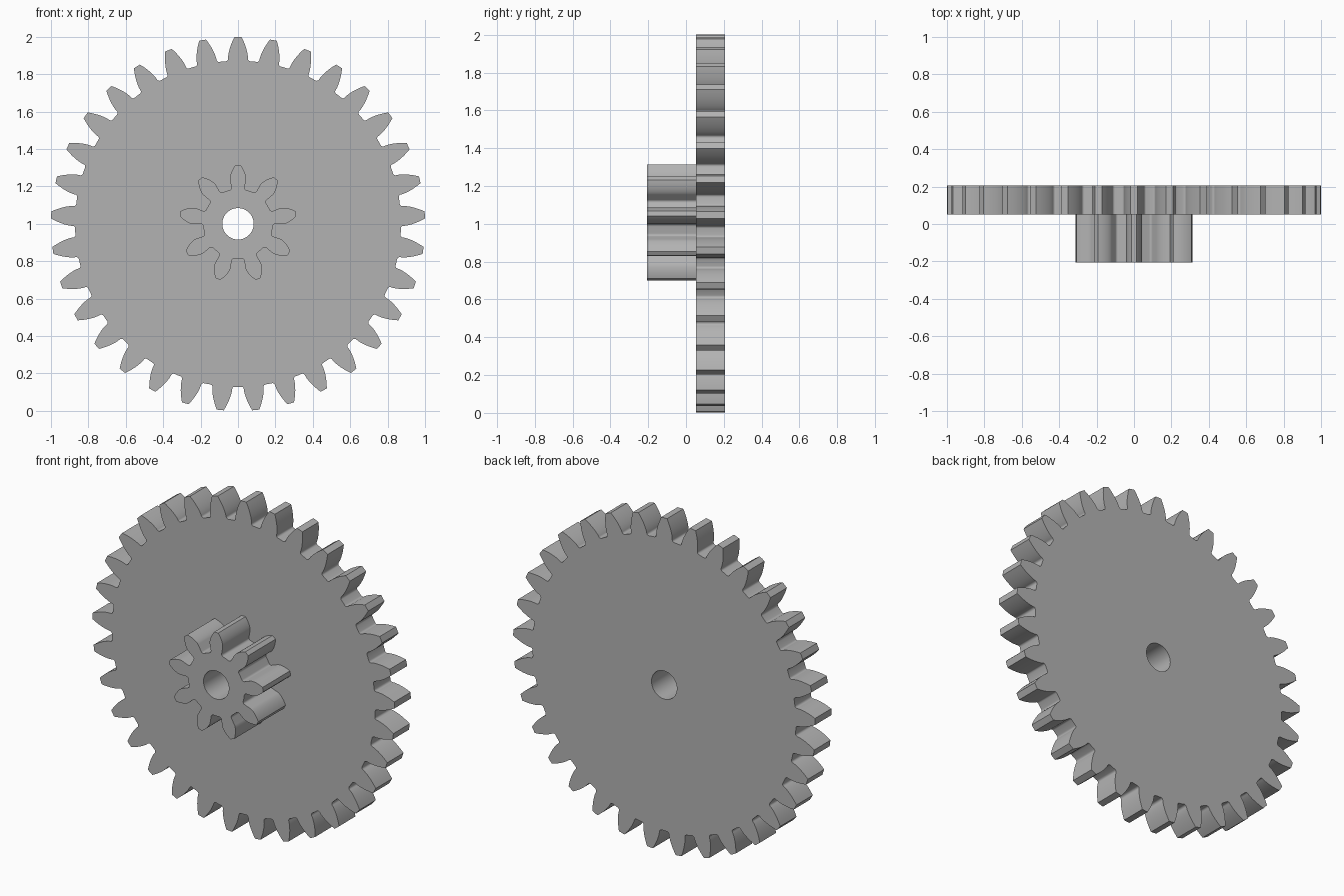
import bpy, bmesh
from math import pi, sin, cos, tan, acos, radians

if "Cube" in bpy.data.objects:
    bpy.data.objects.remove(bpy.data.objects["Cube"], do_unlink=True)

MODULE = 2 / 35
BORE = 0.084
CENTRE_Z = 1.0

gray = bpy.data.materials.new("gray")
gray.use_nodes = True
gray.diffuse_color = (0.45, 0.45, 0.45, 1)
gray.node_tree.nodes["Principled BSDF"].inputs["Base Color"].default_value = gray.diffuse_color


def involute(a):
    return tan(a) - a


def tooth_flank(teeth):
    """(radius, half angle) pairs from the root fillet up to the tip."""
    pitch = MODULE * teeth / 2
    pressure = radians(20)
    base = pitch * cos(pressure)
    root, tip = pitch - 1.25 * MODULE, pitch + MODULE
    half = 0.0425 / pitch + involute(pressure)
    fillet = 0.013
    flank = []
    # Rounded corner between the gap floor and the tooth
    for i in range(5):
        t = i / 4 * pi / 2
        flank.append((root + fillet * (1 - cos(t)), half + fillet * (1 - sin(t)) / root))
    # Involute side
    for i in range(9):
        r = base + (tip - base) * i / 8
        if r > root + fillet * 1.1:
            flank.append((r, half - involute(acos(min(1, base / r)))))
    return flank


def gear_outline(teeth):
    flank = tooth_flank(teeth)
    points = []
    for k in range(teeth):
        middle = pi / 2 - 2 * pi * k / teeth
        points += [(r, middle + a) for r, a in flank]
        points.append((flank[-1][0], middle))
        points += [(r, middle - a) for r, a in reversed(flank)]
        points.append((flank[0][0], middle - pi / teeth))
    return points


def make_gear(name, teeth, front, back):
    curve = bpy.data.curves.new(name, "CURVE")
    curve.dimensions = "2D"
    curve.fill_mode = "BOTH"
    curve.extrude = (back - front) / 2
    bore = [(BORE, 2 * pi * i / 48) for i in range(48)]
    for loop in (gear_outline(teeth), bore):
        spline = curve.splines.new("POLY")
        spline.points.add(len(loop) - 1)
        for point, (r, a) in zip(spline.points, loop):
            point.co = (r * cos(a), r * sin(a), 0, 1)
        spline.use_cyclic_u = True
    obj = bpy.data.objects.new(name, curve)
    bpy.context.collection.objects.link(obj)
    obj.location = (0, (front + back) / 2, CENTRE_Z)
    obj.rotation_euler = (pi / 2, 0, 0)

    # Turn the filled outline into a welded solid
    bpy.ops.object.select_all(action="DESELECT")
    obj.select_set(True)
    bpy.context.view_layer.objects.active = obj
    bpy.ops.object.convert(target="MESH")
    obj = bpy.context.object
    bm = bmesh.new()
    bm.from_mesh(obj.data)
    bmesh.ops.remove_doubles(bm, verts=bm.verts, dist=0.0002)
    bmesh.ops.recalc_face_normals(bm, faces=bm.faces)
    bm.to_mesh(obj.data)
    bm.free()
    obj.data.materials.clear()
    obj.data.materials.append(gray)
    bpy.ops.object.shade_smooth_by_angle(angle=radians(30))


make_gear("large_gear", 33, 0.052, 0.206)
make_gear("small_pinion", 9, -0.206, 0.052)
